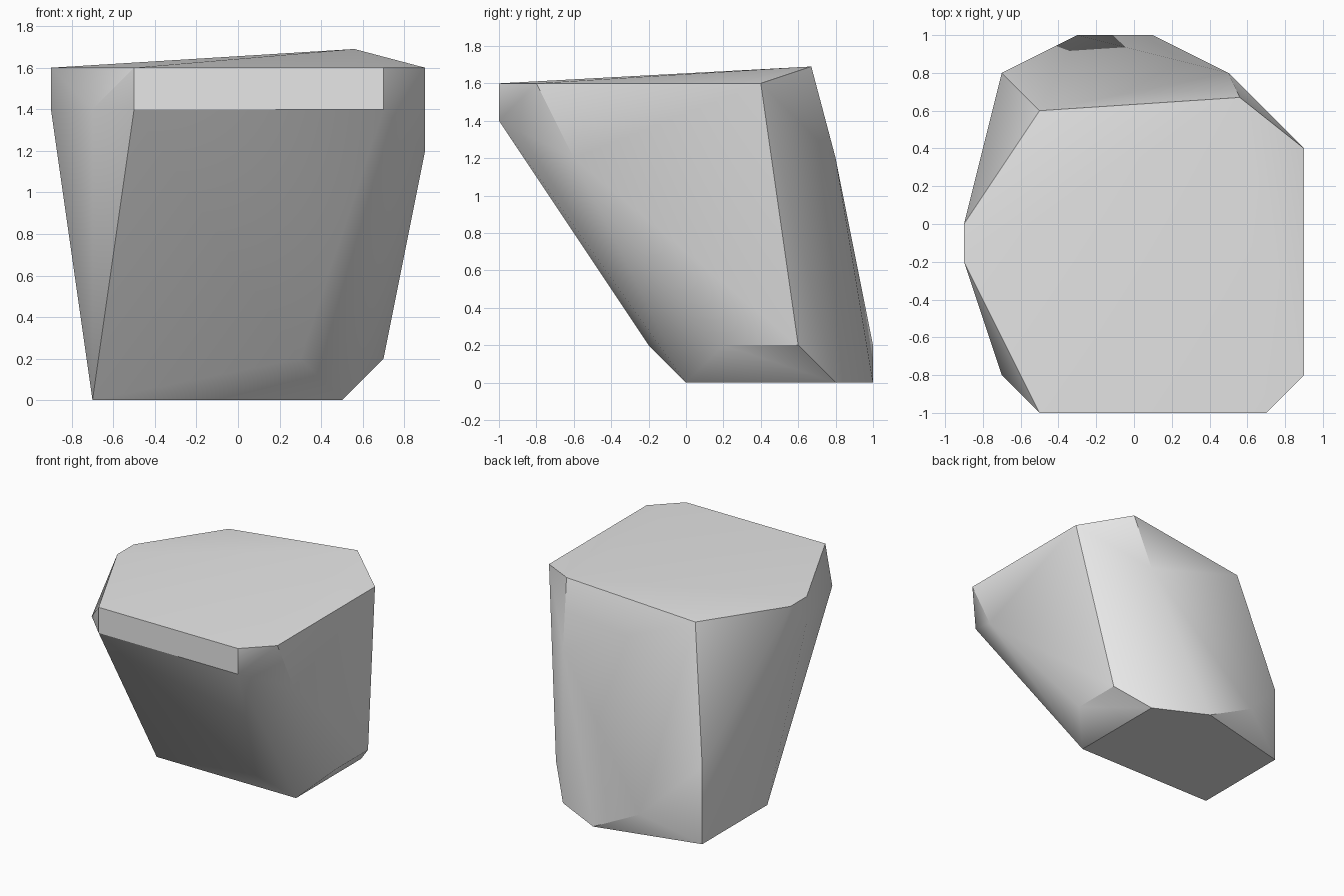
import bpy
import bmesh
import math

cube = bpy.data.objects.get("Cube")
if cube:
    bpy.data.objects.remove(cube, do_unlink=True)


def flat_material(name, color):
    material = bpy.data.materials.new(name)
    material.use_nodes = True
    material.diffuse_color = color
    for node in material.node_tree.nodes:
        if node.type == 'BSDF_PRINCIPLED':
            node.inputs["Base Color"].default_value = color
    return material


# Corner layers of the boulder as (height, plan points), in tenths of a unit
base = (0, [(-7, 0), (5, 0), (5, 8), (1, 10), (-7, 8)])
lower_bevel = (2, [(7, 2), (7, 6), (3, -2), (-3, 10)])
back_bulge = (6, [(-7, 8)])
side_bulge = (12, [(9, -6), (5, 8)])
upper_bevel = (14, [(-5, -10), (7, -10), (-7, -8), (-9, -2)])
rim = (16, [(-9, 0), (-9, -2), (-5, -10), (7, -10), (9, -8), (9, 4), (-5, 6)])
peak = (16.9, [(5.6, 6.7)])
layers = [base, lower_bevel, back_bulge, side_bulge, upper_bevel, rim, peak]

# Wrap the corners in a convex skin and merge coplanar facets
bm = bmesh.new()
for height, plan in layers:
    for x, y in plan:
        bm.verts.new((x / 10, y / 10, height / 10))
hull = bmesh.ops.convex_hull(bm, input=bm.verts)
spare = {v for v in hull["geom_interior"] + hull["geom_unused"]
         if isinstance(v, bmesh.types.BMVert)}
bmesh.ops.delete(bm, geom=list(spare), context='VERTS')
bmesh.ops.dissolve_limit(bm, angle_limit=math.radians(0.2),
                         verts=bm.verts, edges=bm.edges)
bmesh.ops.recalc_face_normals(bm, faces=bm.faces)

mesh = bpy.data.meshes.new("boulder")
bm.to_mesh(mesh)
bm.free()
mesh.materials.append(flat_material("stone grey", (0.8, 0.8, 0.8, 1)))
boulder = bpy.data.objects.new("boulder", mesh)
bpy.context.collection.objects.link(boulder)

# Soft shading over shallow creases, crisp edges elsewhere
bpy.ops.object.select_all(action='DESELECT')
boulder.select_set(True)
bpy.context.view_layer.objects.active = boulder
bpy.ops.object.shade_smooth_by_angle(angle=math.radians(30))
